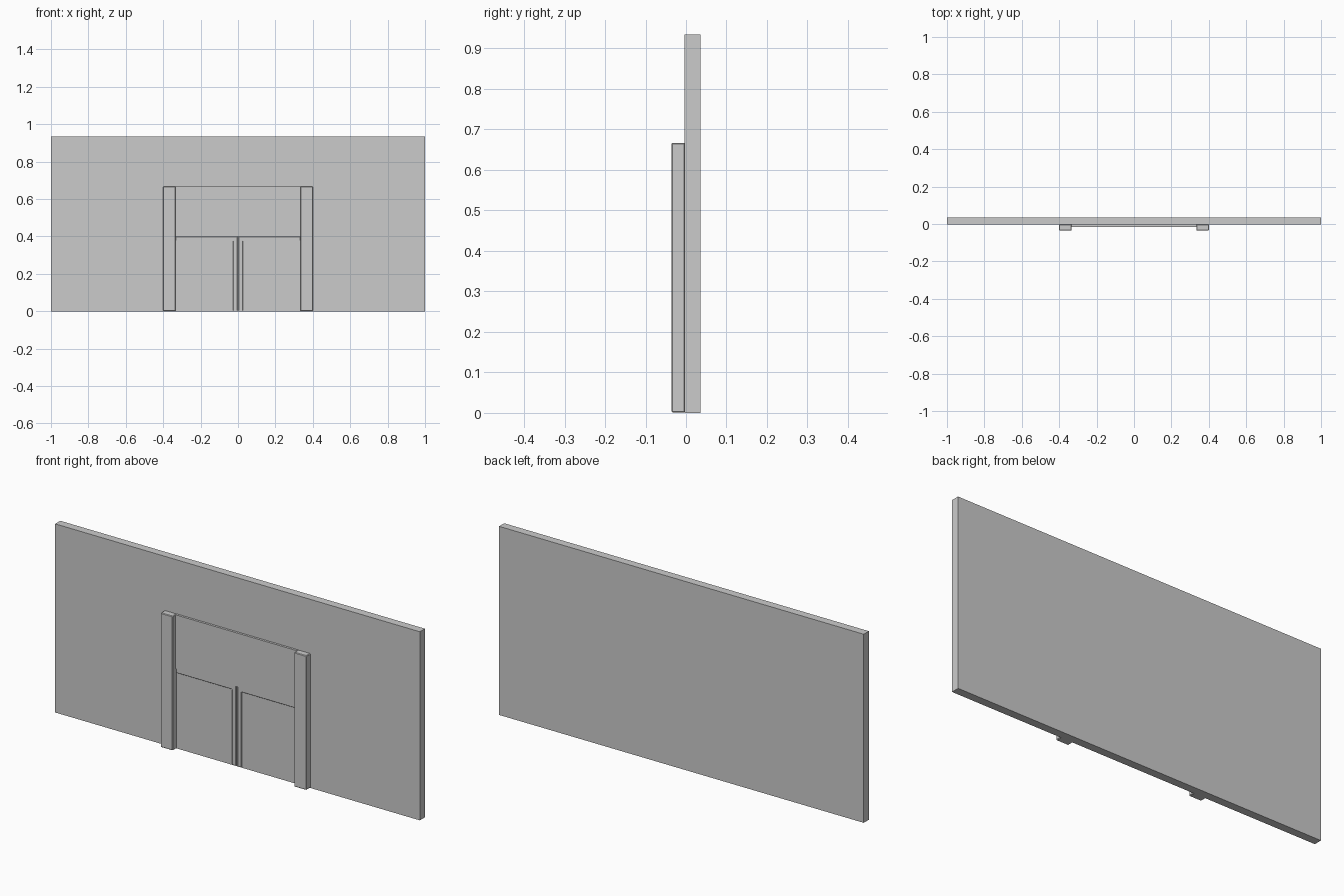
import bpy, bmesh

if "Cube" in bpy.data.objects:
    bpy.data.objects.remove(bpy.data.objects["Cube"])

WALL_FRONT = -0.004


def bevel(obj, width, segments=1):
    mod = obj.modifiers.new("edge_bevel", "BEVEL")
    mod.width = width
    mod.segments = segments


def prism(name, outline, y0, y1):
    """Extrude an x/z outline from y0 (front) to y1 (back)."""
    bm = bmesh.new()
    face = bm.faces.new([bm.verts.new((x, y0, z)) for x, z in outline])
    ext = bmesh.ops.extrude_face_region(bm, geom=[face])
    moved = [v for v in ext["geom"] if isinstance(v, bmesh.types.BMVert)]
    bmesh.ops.translate(bm, verts=moved, vec=(0, y1 - y0, 0))
    bmesh.ops.recalc_face_normals(bm, faces=bm.faces)
    mesh = bpy.data.meshes.new(name)
    bm.to_mesh(mesh)
    bm.free()
    obj = bpy.data.objects.new(name, mesh)
    bpy.context.collection.objects.link(obj)
    return obj


def block(name, x0, x1, z0, z1, y0, y1):
    return prism(name, [(x0, z0), (x1, z0), (x1, z1), (x0, z1)], y0, y1)


# Plain wall slab
block("wall", -1, 1, 0, 0.935, WALL_FRONT, 0.036)

# Panel above the doorway, slightly proud of the wall
block("lintel_panel", -0.334, 0.334, 0.4, 0.667, -0.015, WALL_FRONT)

for side, s in (("left", -1), ("right", 1)):
    # Tall pilaster flanking the doorway
    pilaster = block(side + "_pilaster", *sorted((s * 0.333, s * 0.4)),
                     0.001, 0.667, -0.036, WALL_FRONT + 0.002)
    bevel(pilaster, 0.003)

    # Frame of each door leaf: head rail and centre stile
    outline = [(0.004, 0.003), (0.026, 0.003), (0.026, 0.377),
               (0.333, 0.377), (0.333, 0.4), (0.004, 0.4)]
    frame = prism(side + "_door_frame", [(s * x, z) for x, z in outline],
                  -0.010, WALL_FRONT + 0.002)
    bevel(frame, 0.002)
